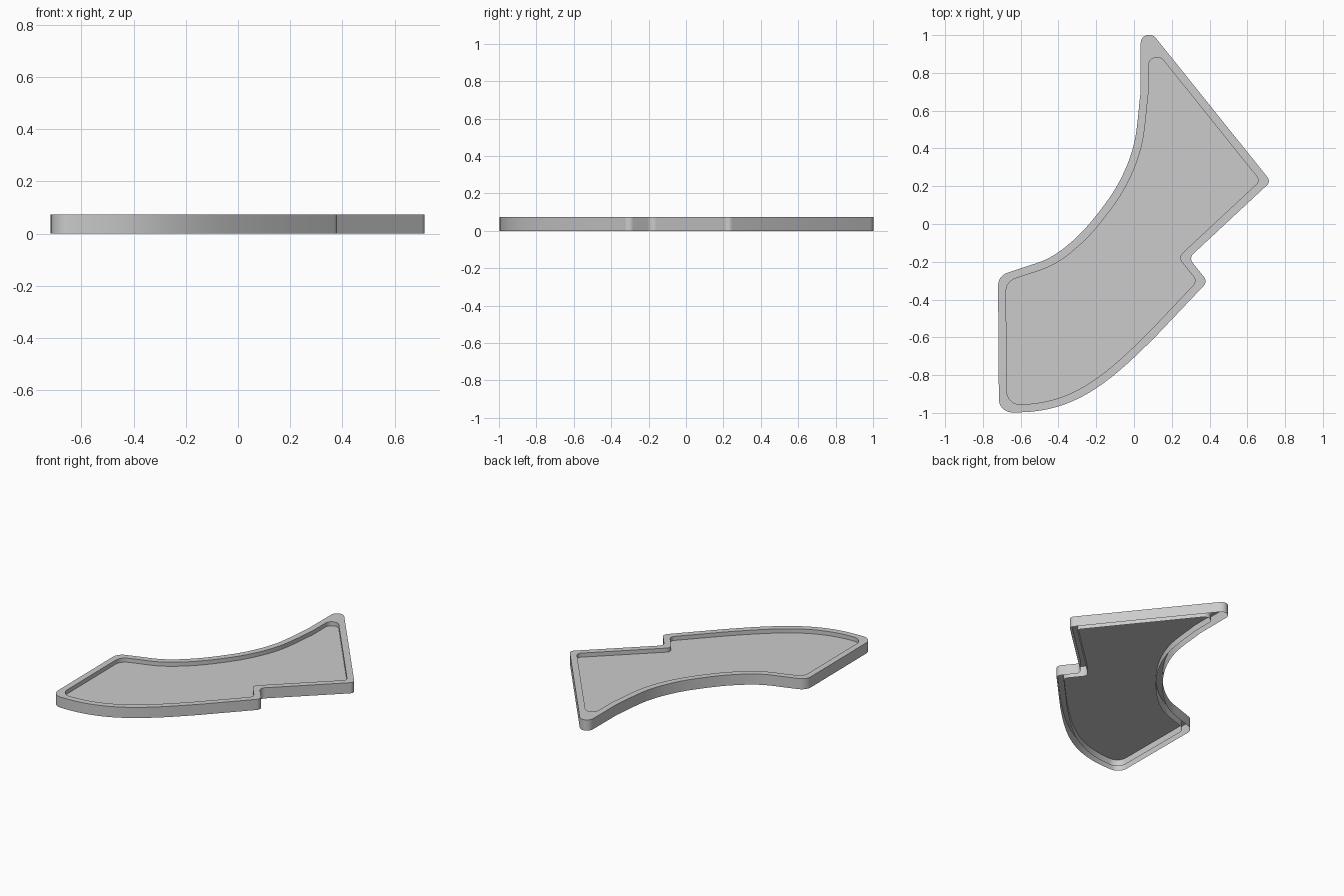
import bpy
import math
from mathutils import Vector
from mathutils.geometry import interpolate_bezier

if "Cube" in bpy.data.objects:
    bpy.data.objects.remove(bpy.data.objects["Cube"])

HEIGHT, FLOOR_Z, RIM = 0.073, 0.045, 0.042


def bez(a, b, c, d, n=18):
    return [(p.x, p.y, 0) for p in interpolate_bezier(*[Vector((*q, 0)) for q in (a, b, c, d)], n)]


def spline(pts, n=6):
    """Smooth curve through the points."""
    v = [Vector(p) for p in pts]
    v = [2 * v[0] - v[1]] + v + [2 * v[-1] - v[-2]]
    out = []
    for i in range(1, len(v) - 2):
        a, b, c, d = v[i - 1:i + 3]
        for k in range(n):
            t = k / n
            p = 0.5 * (2 * b + (c - a) * t + (2 * a - 5 * b + 4 * c - d) * t * t
                       + (3 * b - a - 3 * c + d) * t ** 3)
            out.append((p.x, p.y, 0))
    return out + [(v[-2].x, v[-2].y, 0)]


# Outline, counter-clockwise: x, y, corner radius
outline = [(-0.715, -0.998, 0.07)]
outline += bez((-0.60, -0.997), (-0.30, -0.99), (-0.12, -0.83), (0.12, -0.59))
outline += [(0.39, -0.305, 0.035), (0.29, -0.18, 0.035),
            (0.725, 0.225, 0.03), (0.035, 1.085, 0.045)]
outline += spline([(0.035, 0.70), (0.0, 0.425), (-0.08, 0.22), (-0.2, 0.045),
                   (-0.32, -0.085), (-0.45, -0.18), (-0.60, -0.235)])
outline += [(-0.72, -0.275, 0.07)]


def offset(pts, dist):
    """Move the outline inwards with mitred corners."""
    out = []
    for i, (x, y, r) in enumerate(pts):
        p = Vector((x, y))
        a = (p - Vector(pts[i - 1][:2])).normalized()
        b = (Vector(pts[(i + 1) % len(pts)][:2]) - p).normalized()
        na, nb = Vector((-a.y, a.x)), Vector((-b.y, b.x))
        q = p + (na + nb) * dist / (1 + na.dot(nb))
        out.append((q.x, q.y, r))
    return out


def rounded(pts, n=8):
    """Replace each corner that has a radius by an arc."""
    out = []
    for i, (x, y, r) in enumerate(pts):
        p = Vector((x, y))
        if not r:
            out.append(p)
            continue
        a = (Vector(pts[i - 1][:2]) - p).normalized()
        b = (Vector(pts[(i + 1) % len(pts)][:2]) - p).normalized()
        half = a.angle(b) / 2
        centre = p + (a + b).normalized() * r / math.sin(half)
        s = p + a * r / math.tan(half) - centre
        e = p + b * r / math.tan(half) - centre
        turn = math.atan2(s.x * e.y - s.y * e.x, s.dot(e))
        for k in range(n + 1):
            t = turn * k / n
            out.append(centre + Vector((s.x * math.cos(t) - s.y * math.sin(t),
                                        s.x * math.sin(t) + s.y * math.cos(t))))
    return out


def add(name, verts, faces):
    mesh = bpy.data.meshes.new(name)
    mesh.from_pydata(verts, [], faces)
    ob = bpy.data.objects.new(name, mesh)
    bpy.context.collection.objects.link(ob)
    bpy.ops.object.select_all(action='DESELECT')
    ob.select_set(True)
    bpy.context.view_layer.objects.active = ob
    bpy.ops.object.shade_smooth_by_angle(angle=math.radians(30))
    return ob


outer = rounded(outline)
inner = rounded(offset(outline, RIM))
n = len(outer)

# Hollow rim, open underneath: outer wall, flat top, inner wall
rings = [(outer, 0), (outer, HEIGHT), (inner, HEIGHT), (inner, 0)]
verts = [(p.x, p.y, z) for ring, z in rings for p in ring]
faces = [(k * n + i, k * n + (i + 1) % n, (k + 1) * n + (i + 1) % n, (k + 1) * n + i)
         for k in range(3) for i in range(n)]
add("tray_rim", verts, faces)

# Recessed floor panel
add("tray_floor", [(p.x, p.y, FLOOR_Z) for p in inner], [tuple(range(n))])
